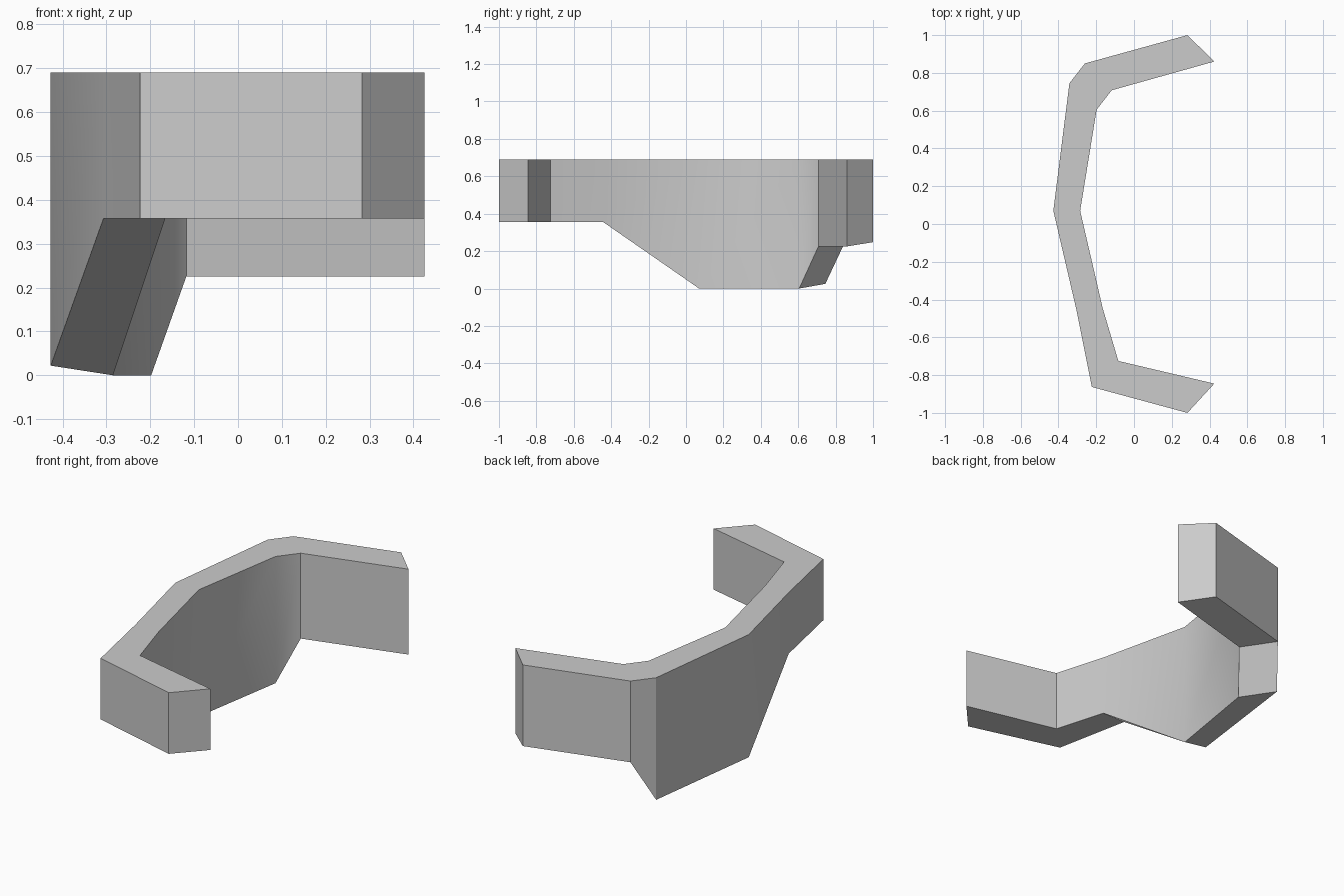
import bpy
import bmesh
import math

cube = bpy.data.objects.get("Cube")
if cube:
    bpy.data.objects.remove(cube, do_unlink=True)

# Single plain grey
grey = bpy.data.materials.new("plain_grey")
grey.use_nodes = True
colour = (0.6, 0.6, 0.6, 1.0)
grey.diffuse_color = colour
grey.node_tree.nodes["Principled BSDF"].inputs["Base Color"].default_value = colour

TOP = 0.69

# Wall stations along the bracket: outer and inner (x, y, bottom height)
outer = [(0.283, -1.0, 0.357), (-0.223, -0.863, 0.357), (-0.307, -0.445, 0.357),
         (-0.427, 0.07, 0.022), (-0.342, 0.745, 0.025), (-0.26, 0.85, 0.248),
         (0.283, 1.0, 0.248)]
inner = [(0.425, -0.845, 0.357), (-0.083, -0.725, 0.357), (-0.166, -0.445, 0.357),
         (-0.285, 0.07, 0.0), (-0.198, 0.605, 0.0), (-0.118, 0.708, 0.225),
         (0.425, 0.86, 0.225)]

# Sweep a four-cornered section through the stations
bm = bmesh.new()
sections = []
for (ox, oy, oz), (ix, iy, iz) in zip(outer, inner):
    corners = [(ox, oy, oz), (ix, iy, iz), (ix, iy, TOP), (ox, oy, TOP)]
    sections.append([bm.verts.new(c) for c in corners])

for a, b in zip(sections, sections[1:]):
    for i in range(4):
        j = (i + 1) % 4
        bm.faces.new((a[i], a[j], b[j], b[i]))

# End caps
bm.faces.new(sections[0])
bm.faces.new(sections[-1])
bmesh.ops.recalc_face_normals(bm, faces=bm.faces)

mesh = bpy.data.meshes.new("curved_bracket")
bm.to_mesh(mesh)
bm.free()
mesh.materials.append(grey)
bracket = bpy.data.objects.new("curved_bracket", mesh)
bpy.context.collection.objects.link(bracket)

# Soft bends in the middle, crisp corners elsewhere
bpy.ops.object.select_all(action="DESELECT")
bracket.select_set(True)
bpy.context.view_layer.objects.active = bracket
bpy.ops.object.shade_smooth_by_angle(angle=math.radians(30))
